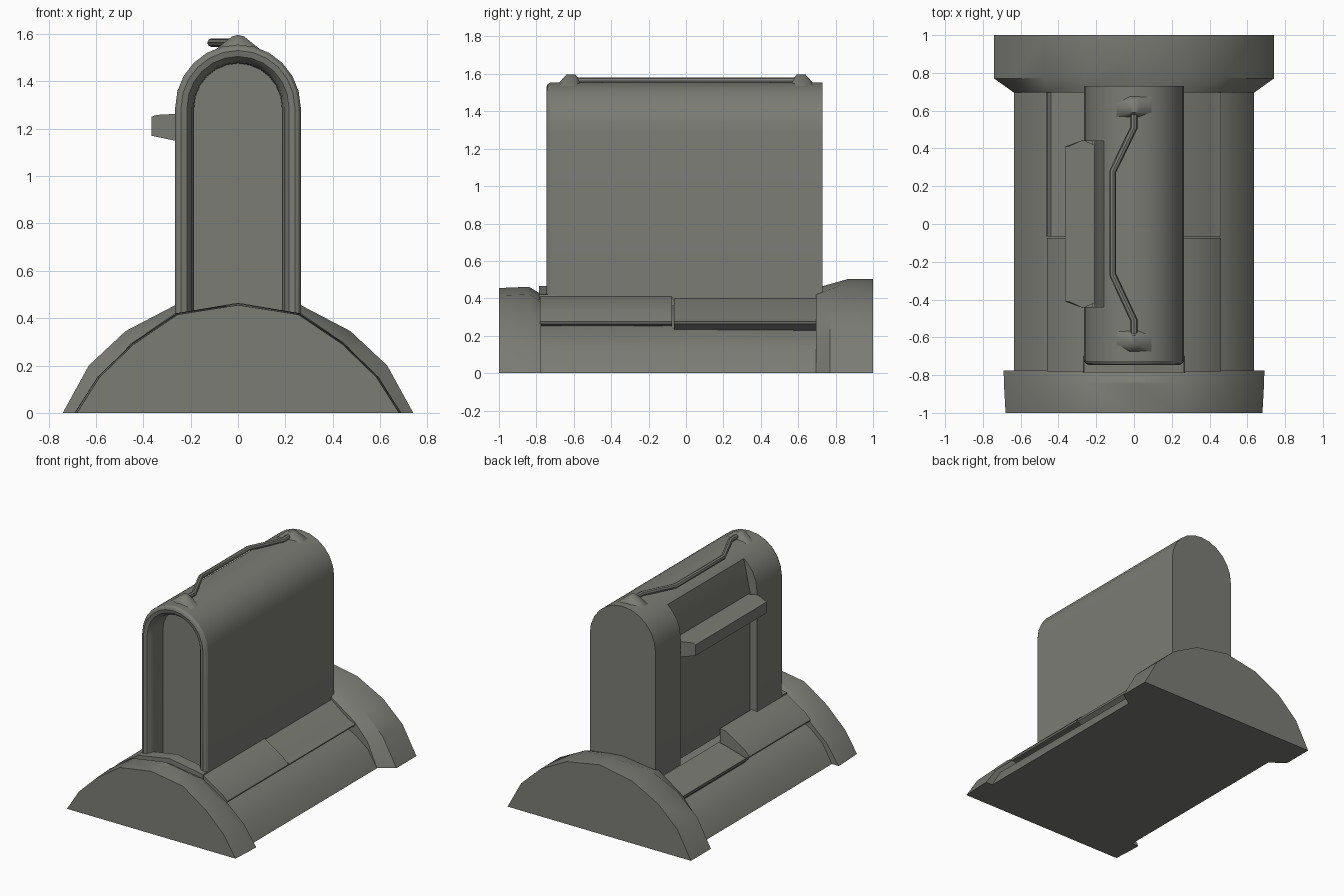
import bpy, bmesh, math
from mathutils import Vector

if "Cube" in bpy.data.objects:
    bpy.data.objects.remove(bpy.data.objects["Cube"])

grey = bpy.data.materials.new("warm_grey")
grey.diffuse_color = (0.2, 0.2, 0.18, 1)
grey.use_nodes = True
grey.node_tree.nodes["Principled BSDF"].inputs["Base Color"].default_value = grey.diffuse_color


def loft(name, rings):
    """Closed solid through rings of equal point count."""
    bm = bmesh.new()
    loops = [[bm.verts.new(p) for p in r] for r in rings]
    n = len(loops[0])
    for a, b in zip(loops, loops[1:]):
        for i in range(n):
            j = (i + 1) % n
            bm.faces.new((a[i], a[j], b[j], b[i]))
    bm.faces.new(loops[0])
    bm.faces.new(loops[-1])
    bmesh.ops.recalc_face_normals(bm, faces=bm.faces)
    me = bpy.data.meshes.new(name)
    bm.to_mesh(me)
    bm.free()
    me.materials.append(grey)
    ob = bpy.data.objects.new(name, me)
    bpy.context.collection.objects.link(ob)
    return ob


def activate(ob):
    bpy.ops.object.select_all(action='DESELECT')
    ob.select_set(True)
    bpy.context.view_layer.objects.active = ob


def smooth(ob, angle=32):
    activate(ob)
    bpy.ops.object.shade_smooth_by_angle(angle=math.radians(angle))


def mirrored(half, ys, sx=1, sz=1):
    """Half profile (x, z) ending on the centre line -> full ring; ys is one y or one per point."""
    if not isinstance(ys, (list, tuple)):
        ys = [ys] * len(half)
    right = [(x * sx, y, z * sz) for (x, z), y in zip(half, ys)]
    return right + [(-x, y, z) for x, y, z in reversed(right[:-1])]


def prism(name, prof, y0, y1):
    return loft(name, [[(x, y, z) for x, z in prof] for y in (y0, y1)])


# Rounded base core
core = [(.635, 0), (.56, .13), (.46, .215), (.27, .31), (0, .36)]
core_back = [(.635, 0), (.56, .12), (.46, .195), (.27, .29), (0, .36)]
smooth(loft("base_core", [mirrored(core, -.8), mirrored(core_back, .8)]), 40)

# Front end collar
front = [(.68, 0), (.585, .15), (.44, .29), (.255, .415), (0, .455)]
smooth(loft("front_collar", [mirrored(front, -1), mirrored(front, -.84, 1.013, 1.015),
                             mirrored(front, -.775, 1.015, .93)]), 28)

# Back end collar with a sloped inner shoulder
back = [(.74, 0), (.63, .2), (.475, .345), (.265, .455), (0, .503)]
inner = [(.635, 0), (.56, .17), (.455, .29), (.265, .42), (0, .455)]
smooth(loft("back_collar", [mirrored(back, 1), mirrored(back, [.77, .77, .775, .79, .865]),
                            mirrored(inner, .695)]), 28)

# Saddle under the front of the body
saddle = [(.28, .3), (.265, .42), (0, .465)]
loft("front_saddle", [mirrored(saddle, -.785), mirrored(saddle, -.7)])

# Side cover panels with a gap between the front and back pieces
panel = [(.22, .415), (.27, .41), (.42, .315), (.46, .275), (.455, .262), (.38, .25), (.22, .28)]
back_panel = [(.22, .405), (.27, .40), (.40, .30), (.46, .275), (.455, .262), (.38, .22), (.22, .28)]
open_panel = [(.22, .32), (.27, .31), (.44, .262), (.46, .275), (.462, .262), (.40, .2), (.22, .25)]
smooth(prism("right_front_panel", panel, -.78, -.075))
smooth(prism("right_back_panel", back_panel, -.065, .72))
smooth(prism("left_front_panel", [(-x, z) for x, z in panel], -.78, -.075))
smooth(prism("left_back_recess", [(-x, z) for x, z in open_panel], -.065, .72))


# Tall arched body with a recessed front
def arch(w, y, n=12):
    pts = [(w * math.cos(math.pi * i / n), y, 1.29 + w * math.sin(math.pi * i / n))
           for i in range(n + 1)]
    return [(w, y, .36)] + pts + [(-w, y, .36)]


body = loft("arched_body", [arch(.265, .73), arch(.265, -.725), arch(.255, -.74), arch(.24, -.746),
                            arch(.215, -.74), arch(.195, -.715), arch(.188, -.68), arch(.185, -.6)])

# Shallow cut along the left side of the body
cutter = prism("side_cutter", [(-.5, .2), (-.21, .2), (-.21, 1.26), (-.157, 1.506), (-.157, 1.8),
                               (-.5, 1.8)], -.44, .44)
cutter.hide_render = True
activate(body)
mod = body.modifiers.new("side_cut", 'BOOLEAN')
mod.object = cutter
mod.operation = 'DIFFERENCE'
mod.solver = 'EXACT'
bpy.ops.object.modifier_apply(modifier=mod.name)
bpy.data.objects.remove(cutter)
smooth(body)

# Side rail with chamfered ends
zs = (1.15, 1.26)


def rail_ring(y_out, y_mid, y_in):
    return [(-.365, y_out, 1.17), (-.365, y_out, 1.25), (-.345, y_out, 1.258), (-.27, y_mid, 1.262),
            (-.19, y_in, 1.262), (-.19, y_in, 1.15), (-.27, y_mid, 1.15)]


loft("side_rail", [rail_ring(-.41, -.445, -.41), rail_ring(.41, .445, .41)])

# Handle tube on top
curve = bpy.data.curves.new("top_handle_path", 'CURVE')
curve.dimensions = '3D'
curve.bevel_depth = .018
curve.bevel_resolution = 2
curve.use_fill_caps = True
path = [(0, -.58), (0, -.51), (-.112, -.27), (-.112, .28), (0, .51), (0, .585)]
sp = curve.splines.new('POLY')
sp.points.add(len(path) - 1)
for p, (x, y) in zip(sp.points, path):
    p.co = (x, y, 1.563, 1)
    p.radius = 1
curve.materials.append(grey)
handle = bpy.data.objects.new("top_handle", curve)
bpy.context.collection.objects.link(handle)
activate(handle)
bpy.ops.object.convert(target='MESH')
smooth(bpy.context.view_layer.objects.active, 40)

# Small mounts at both handle ends
for label, s in (("front", -1), ("back", 1)):
    rings = [[(-.1, s * a, 1.53), (-.025, s * a, z), (0, s * a, z + .006), (.025, s * a, z),
              (.1, s * a, 1.53)]
             for a, z in ((.565, 1.55), (.59, 1.59), (.64, 1.59), (.68, 1.545))]
    smooth(loft(label + "_handle_mount", rings), 50)
